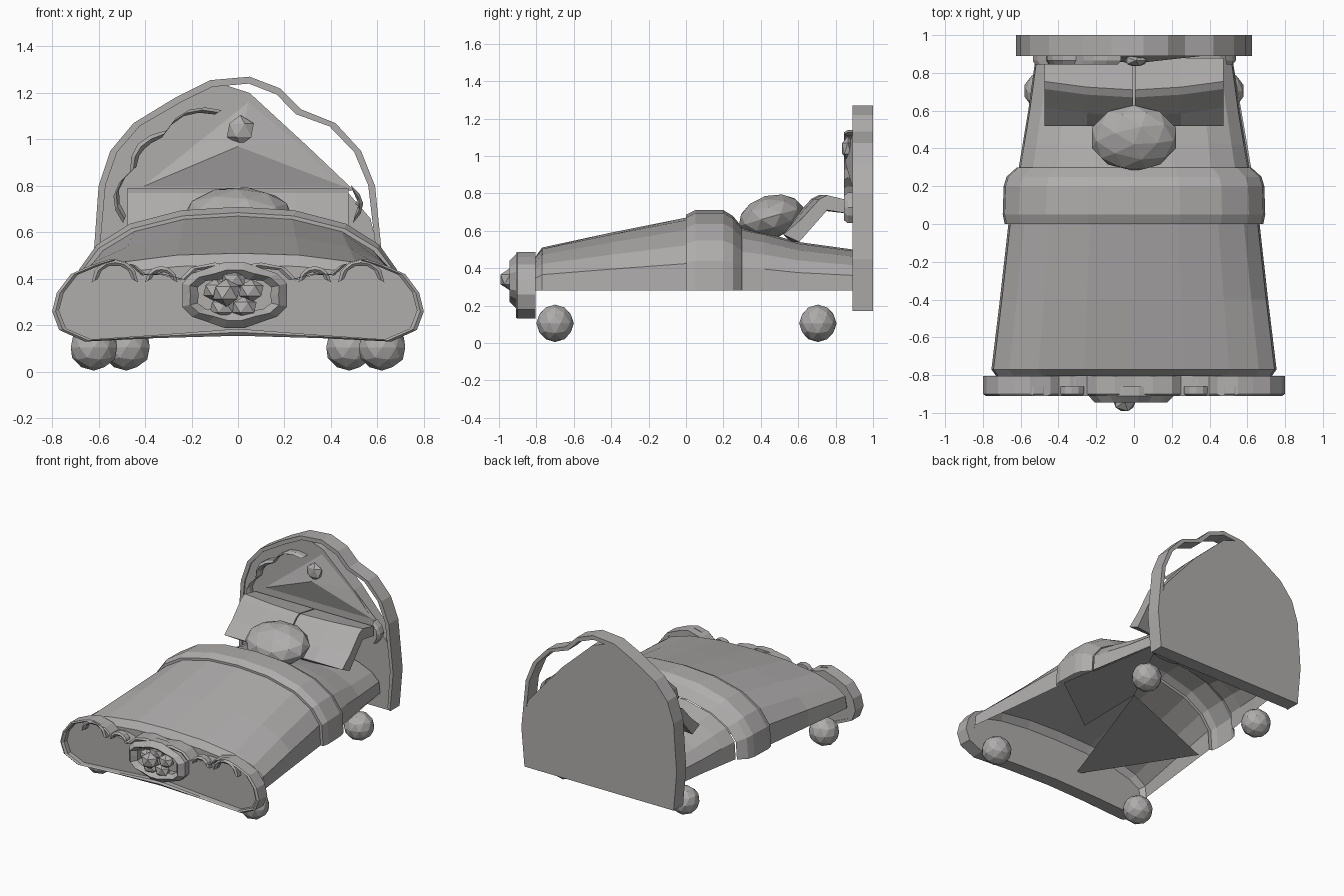
import bpy, bmesh, math
from mathutils import Matrix, Vector

if "Cube" in bpy.data.objects:
    bpy.data.objects.remove(bpy.data.objects["Cube"], do_unlink=True)

grey = bpy.data.materials.new("warm_grey")
grey.use_nodes = True
COLOUR = (0.43, 0.42, 0.415, 1)
grey.diffuse_color = COLOUR
grey.node_tree.nodes["Principled BSDF"].inputs["Base Color"].default_value = COLOUR


def finish(name, bm, fix=True):
    if fix:
        bmesh.ops.recalc_face_normals(bm, faces=bm.faces)
    mesh = bpy.data.meshes.new(name)
    bm.to_mesh(mesh)
    bm.free()
    mesh.materials.append(grey)
    ob = bpy.data.objects.new(name, mesh)
    bpy.context.collection.objects.link(ob)


def extrude_outline(name, pts, y0, y1):
    """Solid plate from an x-z outline."""
    bm = bmesh.new()
    a = [bm.verts.new((x, y0, z)) for x, z in pts]
    b = [bm.verts.new((x, y1, z)) for x, z in pts]
    bm.faces.new(a)
    bm.faces.new(b[::-1])
    for i in range(len(pts)):
        j = (i + 1) % len(pts)
        bm.faces.new((a[i], b[i], b[j], a[j]))
    finish(name, bm)


def sweep(name, rows, closed):
    """Skin a list of cross-section rings into a bar."""
    bm = bmesh.new()
    rings = [[bm.verts.new(co) for co in row] for row in rows]
    n = len(rings[0])
    for i in range(len(rings) if closed else len(rings) - 1):
        r, s = rings[i], rings[(i + 1) % len(rings)]
        for k in range(n):
            m = (k + 1) % n
            bm.faces.new((r[k], r[m], s[m], s[k]))
    if not closed:
        bm.faces.new(rings[0])
        bm.faces.new(rings[-1])
    finish(name, bm)


def band(name, pts, width, y0, y1, closed=True, bulge=0):
    """Rim on the inner side of an x-z path, with an optional rounded front."""
    mid = sum((Vector(p) for p in pts), Vector((0, 0))) / len(pts)
    rows = []
    for p in pts:
        v = Vector(p)
        q = v + (mid - v).normalized() * width
        ring = [(v, y0), (v, y1), (q, y1), (q, y0)]
        if bulge:
            ring.append(((v + q) / 2, y0 - bulge))
        rows.append([(c.x, y, c.y) for c, y in ring])
    sweep(name, rows, closed)


def ball(name, loc, size, tilt=0, sub=2):
    bm = bmesh.new()
    bmesh.ops.create_icosphere(bm, subdivisions=sub, radius=1)
    bm.transform(Matrix.Translation(loc) @ Matrix.Rotation(tilt, 4, "X") @ Matrix.Diagonal((*size, 1)))
    finish(name, bm)


# Domed bedding cross-section: fraction of half width, fraction of height
HALF = [(1, 0), (.985, .37), (.875, .62), (.67, .83), (.35, .965), (0, 1)]
DOME = HALF + [(-x, z) for x, z in HALF[-2::-1]]


def bedding(name, stations, cap=None):
    """Loft open-bottomed cloth through (y, half width, top) stations."""
    bm = bmesh.new()
    base = .28
    rows = [[bm.verts.new((w * fx, y, base + (top - base) * fz)) for fx, fz in DOME]
            for y, w, top in stations]
    for r, s in zip(rows, rows[1:]):
        for k in range(len(DOME) - 1):
            bm.faces.new((r[k], r[k + 1], s[k + 1], s[k]))
    if cap is not None:
        bm.faces.new(rows[cap])
    finish(name, bm)


bedding("blanket", [(-.805, .73, .46), (-.77, .755, .51), (-.4, .71, .59), (0, .665, .67)], 0)
bedding("folded_blanket_edge", [(0, .66, .665), (0, .685, .685), (.05, .695, .71), (.2, .69, .71),
                                (.25, .675, .68), (.3, .62, .62)])
bedding("mattress", [(.3, .61, .615), (.42, .59, .59), (.6, .56, .54), (.89, .52, .5)], -1)

# Partial underside panels, facing down
for name, pts in (("underside_side_panel", ((.52, .88), (.19, .23), (.18, -.3), (.66, .05), (.62, .3))),
                  ("underside_corner_panel", ((.19, .23), (-.66, -.11), (-.19, -.84)))):
    bm = bmesh.new()
    face = bm.faces.new([bm.verts.new((x, y, .285)) for x, y in pts])
    face.normal_update()
    if face.normal.z > 0:
        face.normal_flip()
    finish(name, bm, False)

# Pillows: bent slab profile swept across x, bowed forward at the middle
PILLOW = [(.52, .58), (.6, .66), (.7, .77), (.74, .79), (.88, .76), (.88, .69), (.74, .71), (.59, .54)]
for side, label in ((-1, "right"), (1, "left")):
    sweep(f"pillow_{label}", [[(side * x, y + bow * (.55 < y < .8), z) for y, z in PILLOW]
                              for x, bow in ((.004, -.03), (.25, -.015), (.475, .015))], False)

ball("round_cushion", (0, .455, .675), (.235, .18, .115), math.radians(16))

# Ball feet
for name, x, y in (("front", .62, -.7), ("back", .48, .705)):
    for side, label in ((-1, "right"), (1, "left")):
        ball(f"{name}_foot_{label}", (side * x, y, .105), (.105, .1, .1))

# Headboard: solid slab with one sloping shoulder, and an arched rim
arch = [(-.6, .17), (-.625, .45), (-.6, .8), (-.55, .95), (-.45, 1.07), (-.27, 1.18), (-.12, 1.255),
        (.05, 1.27), (.18, 1.22), (.27, 1.13), (.42, 1.07), (.53, .95), (.59, .8), (.625, .45), (.6, .17)]
slab = arch[:7] + [(.05, 1.2), (.3, .97), (.57, .66), (.62, .45), (.6, .17)]
extrude_outline("headboard_panel", slab, .9, 1.0)
band("headboard_rim", arch, .03, .89, 1.0, closed=False)


def scallops(cx, cz, rx, rz, a0, a1, lobes, depth, steps):
    """Points of an elliptical arc with outward lobes."""
    pts = []
    for i in range(lobes * steps + 1):
        t = i / (lobes * steps)
        a = math.radians(a0 + (a1 - a0) * t)
        k = 1 + depth * abs(math.sin(math.pi * lobes * t))
        pts.append((cx + rx * k * math.cos(a), cz + rz * k * math.sin(a)))
    return pts


# Scalloped inner trim, long on one side and short on the other
for label, a0, a1, lobes in (("right", 188, 98, 3), ("left", -8, 14, 1)):
    band(f"headboard_trim_{label}", scallops(0, .7, .5, .43, a0, a1, lobes, .08, 4),
         .035, .865, .91, closed=False, bulge=.02)

# Faceted pediment with a rosette
bm = bmesh.new()
tip = bm.verts.new((0, .85, .97))
ring = [bm.verts.new((x, .905, z)) for x, z in ((-.45, .78), (.5, .78), (.3, .97), (.05, 1.18))]
for i in range(4):
    bm.faces.new((ring[i], ring[(i + 1) % 4], tip))
bm.faces.new(ring)
finish("headboard_pediment", bm)
ball("headboard_rosette", (.01, .865, 1.04), (.065, .035, .065), 0, 1)

# Footboard: flat panel, scalloped rim and central ornament
half = [(0, .455), (.1, .47), (.2, .45), (.25, .4), (.34, .425), (.42, .42), (.47, .465), (.55, .485),
        (.63, .46), (.72, .42), (.78, .34), (.8, .26), (.77, .18), (.66, .13), (.35, .145), (0, .155)]
outline = half + [(-x, z) for x, z in half[-2:0:-1]]
extrude_outline("footboard_panel", [(x * .985, .3 + (z - .3) * .96) for x, z in outline], -.865, -.81)
band("footboard_rim", outline, .03, -.9, -.805, bulge=.01)
for side, label in ((-1, "right"), (1, "left")):
    for size, cx, r in (("large", .53, .1), ("small", .33, .07)):
        arc = [(side * cx + r * math.cos(a * math.pi / 6), .385 + r * math.sin(a * math.pi / 6)) for a in range(7)]
        band(f"footboard_{size}_scroll_{label}", arc, .03, -.9, -.86, closed=False, bulge=.01)

oval = scallops(-.015, .33, .225, .135, 0, 360, 6, .08, 3)[:-1]
band("footboard_oval_trim", oval, .07, -.91, -.86, bulge=.035)
for i in range(5):
    a = math.tau * i / 5 + .3
    ball(f"rosette_petal_{i}", (-.02 + .08 * math.cos(a), -.905, .33 + .065 * math.sin(a)), (.06, .045, .05), 0, 1)
ball("rosette_centre", (-.05, -.94, .34), (.065, .06, .06), 0, 1)
